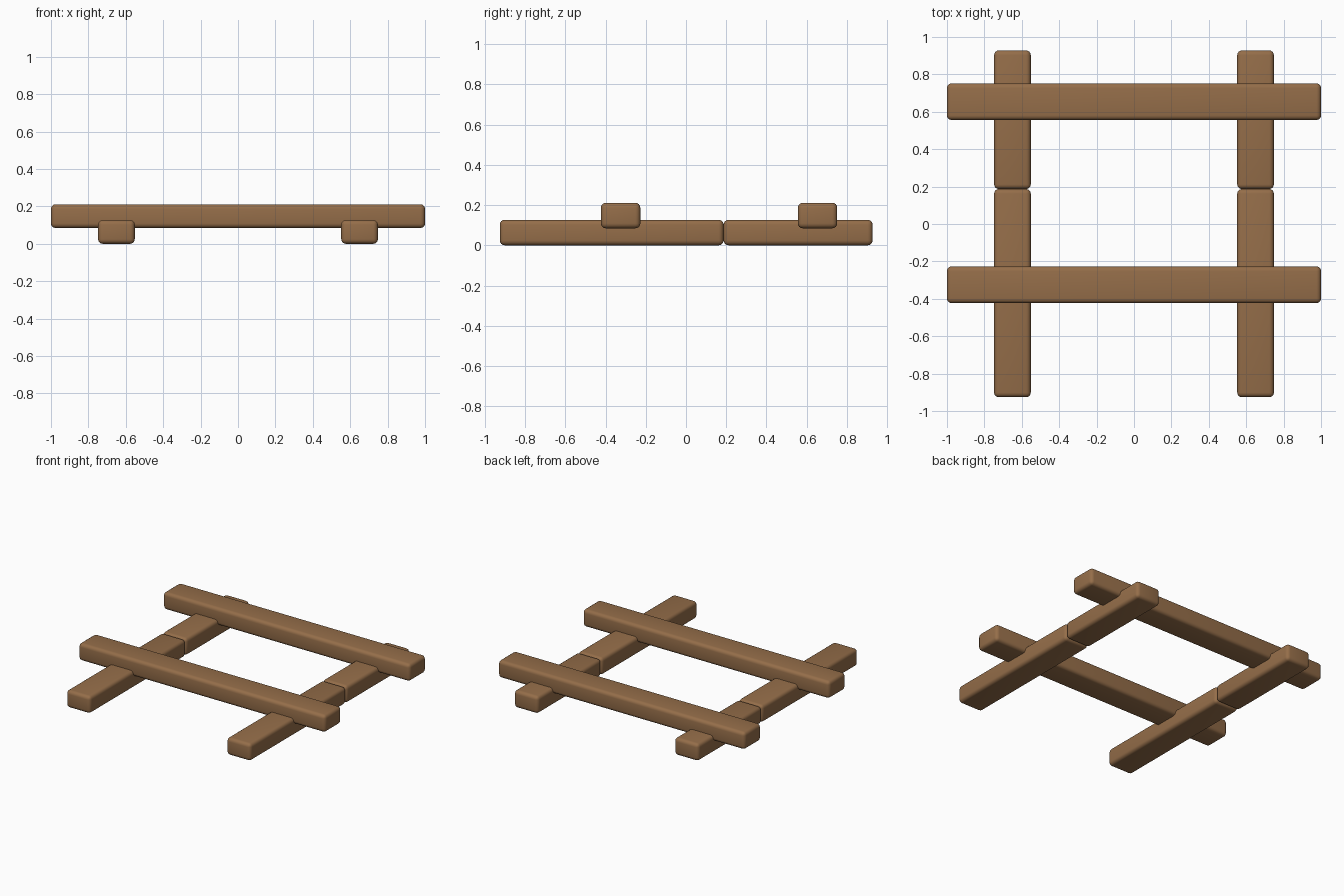
import bpy
import math

old = bpy.data.objects.get("Cube")
if old:
    bpy.data.objects.remove(old, do_unlink=True)

wood = bpy.data.materials.new("brown_wood")
wood.use_nodes = True
colour = (0.30, 0.155, 0.067, 1)
wood.diffuse_color = colour
wood.node_tree.nodes["Principled BSDF"].inputs["Base Color"].default_value = colour

WIDTH, HEIGHT = 0.196, 0.127


def beam(name, centre, size):
    """A timber with rounded edges."""
    bpy.ops.mesh.primitive_cube_add(size=1, location=centre)
    obj = bpy.context.object
    obj.name = name
    obj.scale = size
    bpy.ops.object.transform_apply(location=False, rotation=False, scale=True)
    obj.data.materials.append(wood)
    bevel = obj.modifiers.new("rounded_edges", "BEVEL")
    bevel.width = 0.025
    bevel.segments = 4
    bpy.ops.object.modifier_apply(modifier=bevel.name)
    bpy.ops.object.shade_smooth_by_angle(angle=math.radians(40))


# Lower rails: a long front piece butted against a shorter back piece
for side, x in (("left", 0.65), ("right", -0.65)):
    for part, y0, y1 in (("front", -0.926, 0.187), ("back", 0.187, 0.928)):
        beam(f"{side}_{part}_rail", (x, (y0 + y1) / 2, HEIGHT / 2),
             (WIDTH, y1 - y0, HEIGHT))

# Cross beams notched down over the rails
for part, y in (("front", -0.325), ("back", 0.654)):
    beam(f"{part}_cross_beam", (0, y, 0.148), (2, WIDTH, HEIGHT))
